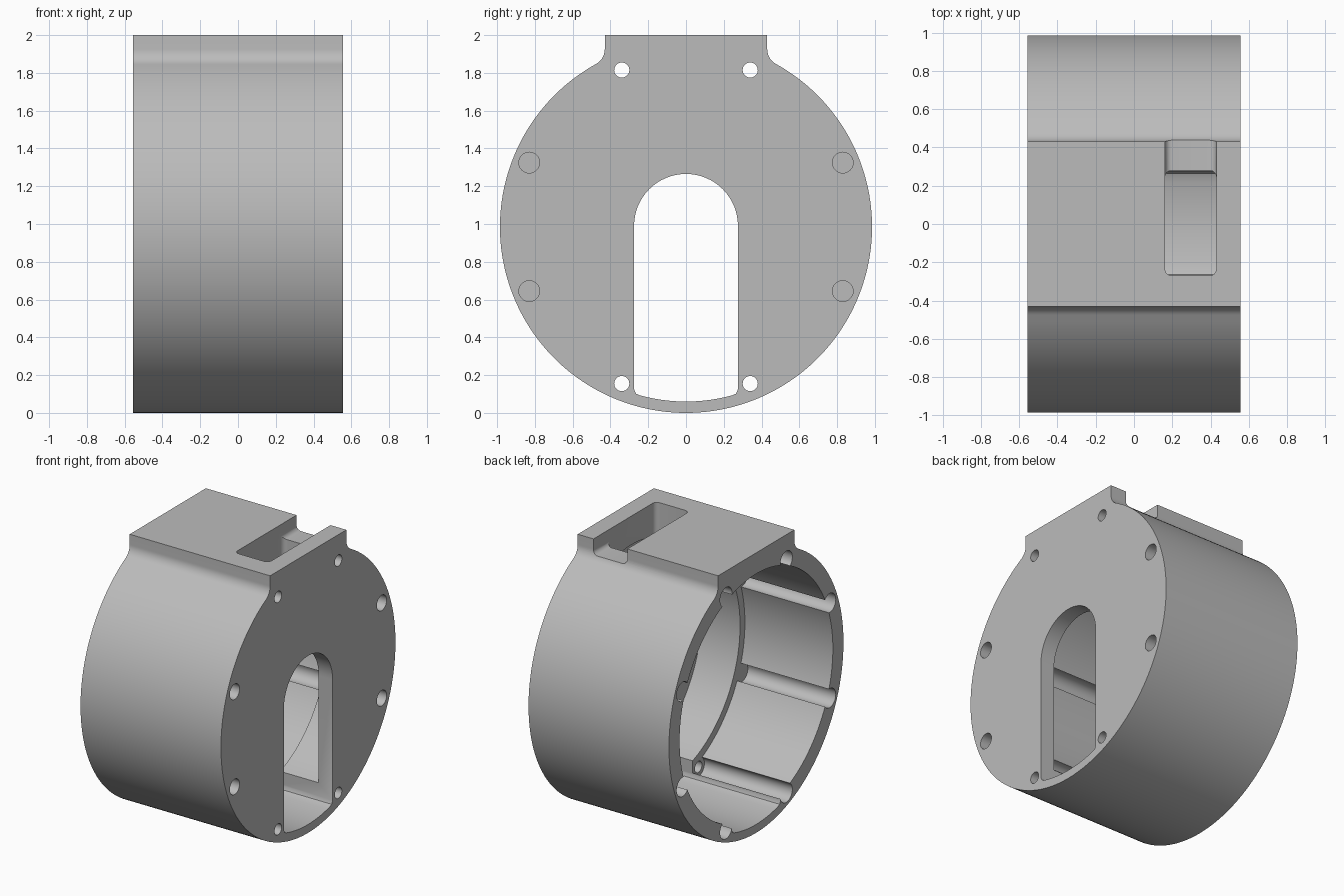
import bpy, bmesh
from math import pi, sin, cos, asin, radians

if "Cube" in bpy.data.objects:
    bpy.data.objects.remove(bpy.data.objects["Cube"])

HALF = 0.555      # half length along the axis
R = 0.985         # outer radius and axis height
LEDGE = 0.14      # where the wide cavity steps to the narrow bore
PLATE = 0.445     # inner face of the end plate

grey = bpy.data.materials.new("plain grey")
grey.use_nodes = True
grey.diffuse_color = (0.5, 0.5, 0.5, 1)
grey.node_tree.nodes["Principled BSDF"].inputs["Base Color"].default_value = (0.5, 0.5, 0.5, 1)


def arc(cy, cz, r, a0, a1, n):
    """Points on an arc, angles in radians."""
    return [(cy + r * cos(a0 + (a1 - a0) * i / n),
             cz + r * sin(a0 + (a1 - a0) * i / n)) for i in range(n + 1)]


def prism(name, outline, lo, hi, axis="x"):
    """Extrude a closed outline along x (outline in y, z) or z (outline in x, y)."""
    bm = bmesh.new()
    place = (lambda p: (lo, *p)) if axis == "x" else (lambda p: (*p, lo))
    step = (hi - lo, 0, 0) if axis == "x" else (0, 0, hi - lo)
    face = bm.faces.new([bm.verts.new(place(p)) for p in outline])
    new = bmesh.ops.extrude_face_region(bm, geom=[face])["geom"]
    bmesh.ops.translate(bm, vec=step, verts=[v for v in new if isinstance(v, bmesh.types.BMVert)])
    bmesh.ops.recalc_face_normals(bm, faces=bm.faces)
    mesh = bpy.data.meshes.new(name)
    bm.to_mesh(mesh)
    bm.free()
    ob = bpy.data.objects.new(name, mesh)
    bpy.context.collection.objects.link(ob)
    mesh.materials.append(grey)
    return ob


def disc(name, y, z, r, lo, hi, n=32):
    return prism(name, arc(y, z, r, 0, 2 * pi, n)[:-1], lo, hi)


def rounded(x0, x1, y0, y1, r):
    pts = []
    for i, (x, y) in enumerate([(x1 - r, y1 - r), (x0 + r, y1 - r), (x0 + r, y0 + r), (x1 - r, y0 + r)]):
        pts += arc(x, y, r, i * pi / 2, (i + 1) * pi / 2, 6)
    return pts


# Outer drum with the flat-topped neck and its concave fillets
fillet_r, neck = 0.09, 0.43
fy = neck + fillet_r
fz = R + ((R + fillet_r) ** 2 - fy ** 2) ** 0.5
touch = asin((fz - R) / (R + fillet_r))
right_fillet = arc(fy, fz, fillet_r, pi + touch, pi, 10)
outline = arc(0, R, R, -pi - touch, touch, 160)
outline += right_fillet[1:] + [(neck, 2), (-neck, 2)]
outline += [(-y, z) for y, z in reversed(right_fillet[1:])]
housing = prism("housing", outline, -HALF, HALF)

# Cavity, narrow bore, and the screw channels along the wall
cutters = [disc("cavity", 0, R, 0.865, -0.6, LEDGE, 128),
           disc("bore", 0, R, 0.81, 0, PLATE, 128)]
for side in (-1, 1):
    for y, dz, through in ((0.34, 0.83, True), (0.83, 0.34, False)):
        for up in (-1, 1):
            py, pz = side * y, R + up * dz
            cutters.append(disc("screw_channel", py, pz, 0.068, -0.6, LEDGE))
            if through:
                cutters.append(disc("screw_hole", py, pz, 0.04, 0, 0.6))
            else:
                cutters.append(disc("blind_hole", py, pz, 0.055, 0.3, 0.6))

# Arched opening with a curved foot
half = 0.275
foot = asin((half - 0.03) / 0.925)
arch = arc(0, 0.99, half, 0, pi, 32) + [(-half, 0.125), (-half + 0.01, 0.102)]
arch += arc(0, R, 0.925, -pi / 2 - foot, -pi / 2 + foot, 16)
arch += [(half - 0.01, 0.102), (half, 0.125)]
cutters.append(prism("arched_opening", arch, -0.6, 0.6))

# Pocket in the top and its shallow outlet at the back
cutters.append(prism("top_pocket", rounded(0.162, 0.43, -0.27, 0.28, 0.035), 1.5, 2.1, "z"))
shelf = [(0.162, 2.1), (0.162, 1.925)] + arc(0.197, 1.925, 0.035, pi, 1.5 * pi, 6)[1:]
shelf += arc(0.395, 1.925, 0.035, 1.5 * pi, 2 * pi, 6) + [(0.43, 2.1)]
outlet = prism("pocket_outlet", shelf, 0.0, 1.0)
for v in outlet.data.vertices:      # turn the x-extrusion to run along y
    run, across, z = v.co
    v.co = (across, 0.2 + run * 0.4, z)
outlet.data.flip_normals()
cutters.append(outlet)

# Cut everything and bake the result
for c in cutters:
    m = housing.modifiers.new(c.name, "BOOLEAN")
    m.operation, m.solver, m.object = "DIFFERENCE", "EXACT", c
    c.hide_render = True
bpy.context.view_layer.update()
deps = bpy.context.evaluated_depsgraph_get()
baked = bpy.data.meshes.new_from_object(housing.evaluated_get(deps))
housing.modifiers.clear()
housing.data = baked
for c in cutters:
    bpy.data.objects.remove(c)

for ob in bpy.context.selected_objects:
    ob.select_set(False)
housing.select_set(True)
bpy.context.view_layer.objects.active = housing
bpy.ops.object.shade_smooth_by_angle(angle=radians(30))
